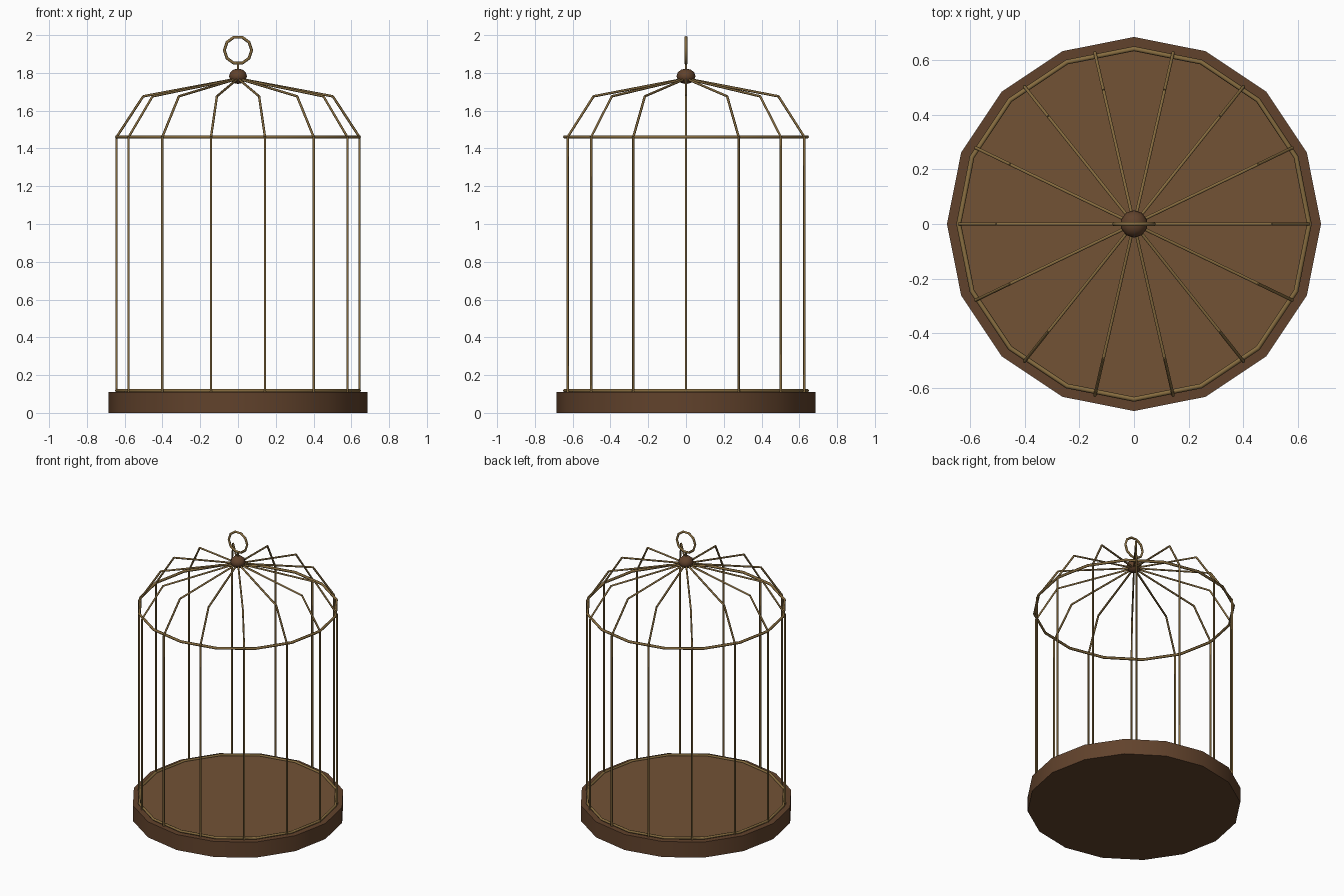
import bpy
from math import cos, sin, pi
from mathutils import Vector

if "Cube" in bpy.data.objects:
    bpy.data.objects.remove(bpy.data.objects["Cube"])


def material(name, rgb):
    m = bpy.data.materials.new(name)
    m.diffuse_color = (*rgb, 1)
    m.use_nodes = True
    m.node_tree.nodes["Principled BSDF"].inputs["Base Color"].default_value = m.diffuse_color
    return m


wood = material("dark_wood", (0.12, 0.055, 0.025))
floor_wood = material("floor_wood", (0.17, 0.085, 0.036))
brass = material("aged_brass", (0.24, 0.15, 0.05))


def finish(name, mat, smooth=40):
    o = bpy.context.object
    o.name = name
    o.data.materials.append(mat)
    bpy.ops.object.shade_smooth_by_angle(angle=smooth * pi / 180)
    return o


def disc(name, radius, z0, z1, mat):
    bpy.ops.mesh.primitive_cylinder_add(vertices=16, radius=radius, depth=z1 - z0,
                                        location=(0, 0, (z0 + z1) / 2))
    return finish(name, mat)


def wire(name, a, b, radius=0.0065):
    a, b = Vector(a), Vector(b)
    d = b - a
    bpy.ops.mesh.primitive_cylinder_add(vertices=6, radius=radius, depth=d.length,
                                        location=(a + b) / 2,
                                        rotation=d.to_track_quat('Z', 'Y').to_euler())
    return finish(name, brass, 65)


def ring(name, z, major, minor, segments, rotation=(0, 0, 0)):
    bpy.ops.mesh.primitive_torus_add(major_radius=major, minor_radius=minor,
                                     major_segments=segments, minor_segments=6,
                                     location=(0, 0, z), rotation=rotation)
    return finish(name, brass, 65)


# Tray base and lighter floor panel
disc("base", 0.685, 0, 0.11, wood)
disc("floor", 0.635, 0.105, 0.115, floor_wood)

# Lower and upper hoops
ring("lower_hoop", 0.118, 0.642, 0.009, 16)
ring("upper_hoop", 1.461, 0.642, 0.009, 16)

# Upright bars, each continuing into a two-piece dome rib
BARS = 14
profile = [(0.643, 0.10), (0.643, 1.46), (0.502, 1.676), (0.0, 1.77)]
parts = ["bar", "lower_rib", "upper_rib"]
for i in range(BARS):
    t = 2 * pi * i / BARS
    pts = [(r * cos(t), r * sin(t), z) for r, z in profile]
    for part, a, b in zip(parts, pts, pts[1:]):
        wire(f"{part}_{i + 1}", a, b)

# Wooden finial knob
bpy.ops.mesh.primitive_uv_sphere_add(segments=10, ring_count=6, radius=0.05,
                                     location=(0, 0, 1.782))
bpy.context.object.scale.z = 0.82
finish("finial_knob", wood)

# Hanging loop on a short stem
wire("loop_stem", (0, 0, 1.80), (0, 0, 1.85))
ring("hanging_loop", 1.92, 0.072, 0.008, 10, (pi / 2, 0, 0))
